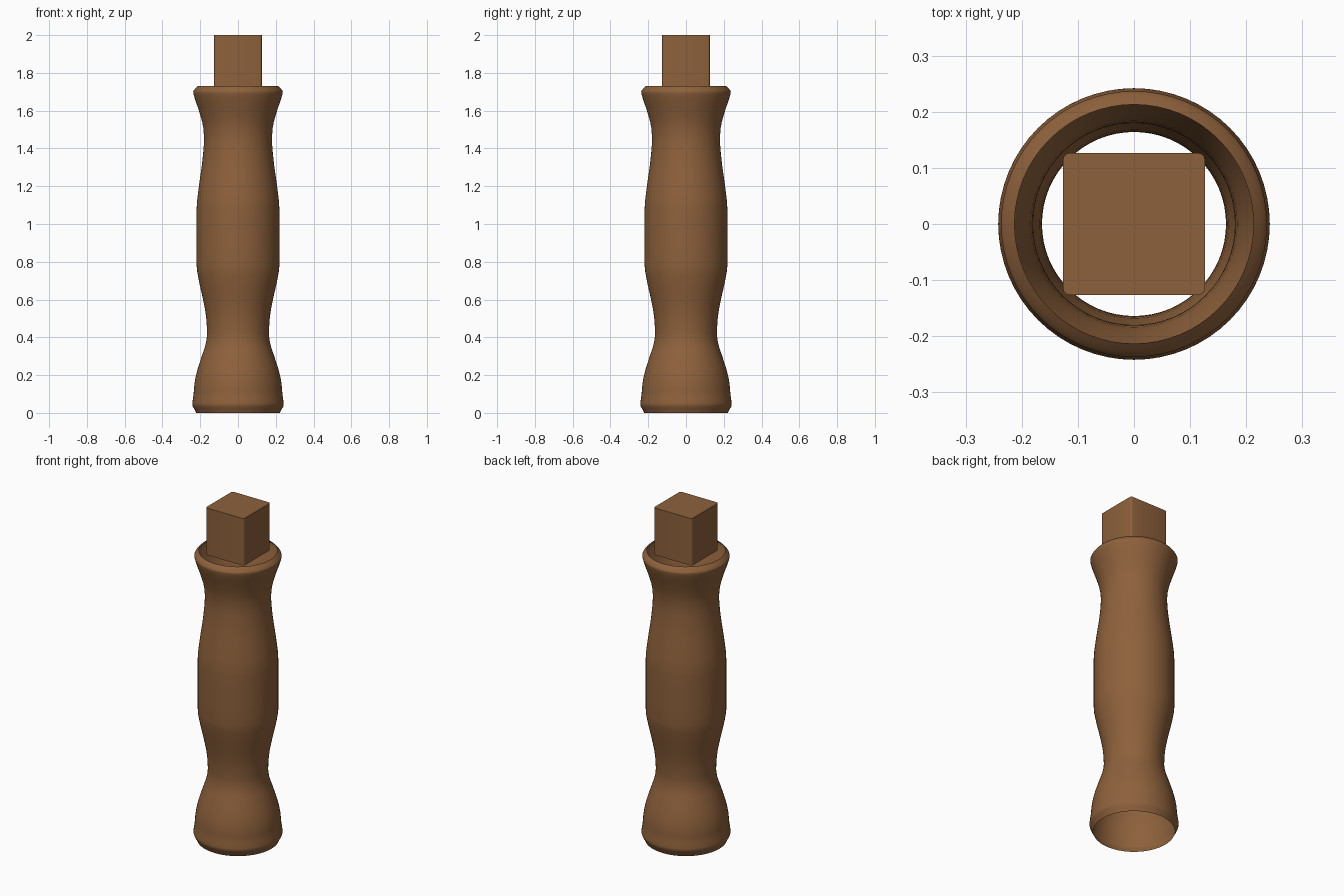
import bpy, bmesh, math

if "Cube" in bpy.data.objects:
    bpy.data.objects.remove(bpy.data.objects["Cube"])

wood = bpy.data.materials.new("brown_wood")
wood.diffuse_color = (0.27, 0.12, 0.045, 1)
wood.use_nodes = True
wood.node_tree.nodes["Principled BSDF"].inputs["Base Color"].default_value = wood.diffuse_color

# Turned profile of the handle: (radius, height), an open thin shell
KEYS = [(0.222, 0.0), (0.229, 0.015), (0.242, 0.045), (0.240, 0.065), (0.235, 0.10),
        (0.232, 0.14), (0.222, 0.20), (0.192, 0.30), (0.170, 0.37), (0.164, 0.42),
        (0.168, 0.50), (0.185, 0.60), (0.207, 0.70), (0.219, 0.78), (0.219, 1.08),
        (0.207, 1.20), (0.188, 1.34), (0.180, 1.45), (0.184, 1.51), (0.207, 1.60),
        (0.232, 1.675), (0.237, 1.70), (0.232, 1.71), (0.213, 1.73)]


def refine(pts, steps=3):
    """Insert smooth points between the keys (monotone Hermite in height)."""
    n = len(pts)
    d = [(pts[i+1][0]-pts[i][0]) / (pts[i+1][1]-pts[i][1]) for i in range(n-1)]
    m = [d[0]] + [0 if d[i-1]*d[i] <= 0 else 2*d[i-1]*d[i]/(d[i-1]+d[i])
                  for i in range(1, n-1)] + [d[-1]]
    out = []
    for i in range(n-1):
        (r0, z0), (r1, z1) = pts[i], pts[i+1]
        h = z1 - z0
        for k in range(steps):
            t = k / steps
            r = ((2*t**3-3*t*t+1)*r0 + (t**3-2*t*t+t)*h*m[i]
                 + (3*t*t-2*t**3)*r1 + (t**3-t*t)*h*m[i+1])
            out.append((r, z0 + h*t))
    return out + [pts[-1]]


def add_object(name, bm):
    me = bpy.data.meshes.new(name)
    bm.to_mesh(me)
    bm.free()
    ob = bpy.data.objects.new(name, me)
    bpy.context.collection.objects.link(ob)
    me.materials.append(wood)
    bpy.ops.object.select_all(action='DESELECT')
    ob.select_set(True)
    bpy.context.view_layer.objects.active = ob
    bpy.ops.object.shade_smooth_by_angle(angle=math.radians(32))
    return ob


# Turned grip, open at both ends
SIDES = 64
bm = bmesh.new()
rings = [[bm.verts.new((r*math.cos(2*math.pi*i/SIDES), r*math.sin(2*math.pi*i/SIDES), z))
          for i in range(SIDES)] for r, z in refine(KEYS)]
for a, b in zip(rings, rings[1:]):
    for i in range(SIDES):
        j = (i+1) % SIDES
        bm.faces.new((a[i], a[j], b[j], b[i]))
add_object("turned_grip", bm)

# Square peg above the grip, with softened edges
bm = bmesh.new()
bmesh.ops.create_cube(bm, size=1)
bmesh.ops.scale(bm, vec=(0.253, 0.253, 0.282), verts=bm.verts)
bmesh.ops.translate(bm, vec=(0, 0, 1.859), verts=bm.verts)
upright = [e for e in bm.edges if abs(e.verts[0].co.z - e.verts[1].co.z) > 0.1]
bmesh.ops.bevel(bm, geom=upright, offset=0.012, segments=3, profile=0.5, affect='EDGES')
add_object("square_peg", bm)
